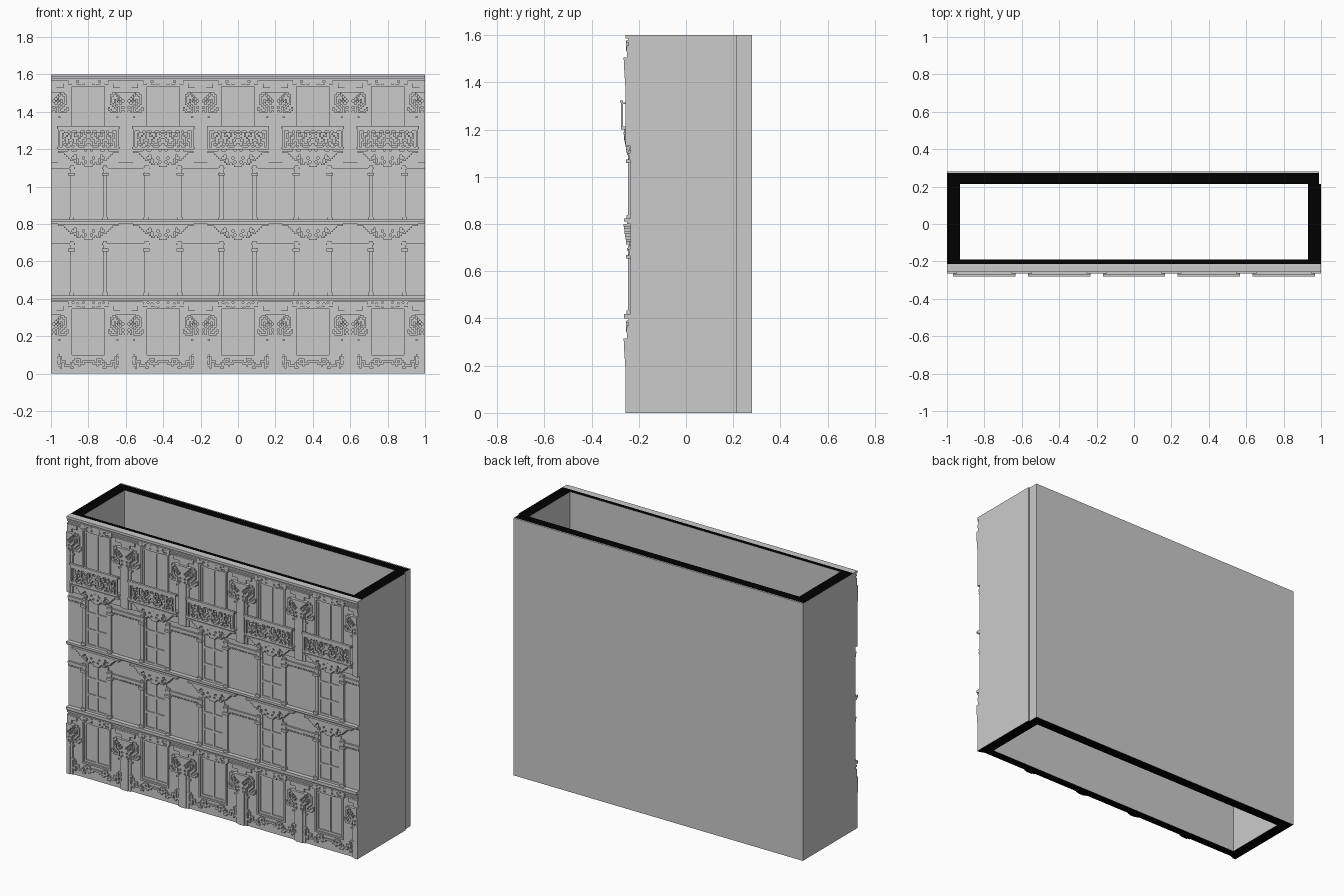
import bpy, bmesh

cube = bpy.data.objects.get("Cube")
if cube:
    bpy.data.objects.remove(cube, do_unlink=True)


def material(name, value):
    m = bpy.data.materials.new(name)
    m.use_nodes = True
    colour = (value, value, value, 1)
    m.diffuse_color = colour
    m.node_tree.nodes["Principled BSDF"].inputs["Base Color"].default_value = colour
    return m


GREY = material("stone grey", 0.6)
BLACK = material("cut edge black", 0.0)
WALL = -0.235          # recessed facade plane
SKIN = -0.243          # raised facade plane
U = 0.0108             # size of one ornament step
BAYS = [-0.8, -0.4, 0, 0.4, 0.8]
PIERS = [-1, -0.6, -0.2, 0.2, 0.6, 1]
parts = {}


def box(part, x0, x1, y0, y1, z0, z1):
    """Add a box to a part, clipped to the building's width."""
    x0, x1 = max(x0, -1), min(x1, 1)
    if x1 - x0 < 0.001:
        return
    bm = parts.setdefault(part, bmesh.new())
    v = [bm.verts.new((x, y, z)) for x in (x0, x1) for y in (y0, y1) for z in (z0, z1)]
    for f in ("0132", "4675", "0451", "2376", "0264", "1573"):
        bm.faces.new([v[int(i)] for i in f])


def front(part, x, half, z0, z1, y, back=WALL):
    """Box centred on x that sticks out of the facade to y."""
    box(part, x - half, x + half, y, back, z0, z1)


def pixels(part, rows, x, top, y, side=1, back=WALL, taper=0.0):
    """Stepped ornament from text rows, running outward from x."""
    for r, row in enumerate(rows):
        z = top - r * U
        start = None
        for c, ch in enumerate(row + "."):
            if ch == "#" and start is None:
                start = c
            elif ch != "#" and start is not None:
                a, b = sorted((x + side * start * U, x + side * c * U))
                box(part, a, b, y + r * taper, back, z - U, z)
                start = None


def mirrored(part, rows, x, top, y, **kw):
    for side in (1, -1):
        pixels(part, rows, x, top, y, side, **kw)


SCROLL = ["..###.",
          ".##.##",
          ".#...#",
          ".#.#.#",
          ".#.##.",
          ".##...",
          "..##..",
          "#..##.",
          "##..#.",
          ".####."]
CROWN = ["###############",
         "############...",
         "######.####....",
         "##.###..##.....",
         "#####.###......",
         "#.###.#........",
         "###.##.........",
         "##............."]
SWAG = ["..............##",
        ".............#.#",
        "....###......#..",
        "###.#.##...###.#",
        "..#####.#..#.#.#",
        "....#...####.##.",
        ".......##....#.."]
GRILLE = ["###############",
          "###############",
          ".#..##..#.##..#",
          "##.#..#.##..#.#",
          "#..#.##.#.#.#.#",
          "##..#...#..##.#",
          ".##..#.###.#..#",
          "..#.##.#.#.##.#",
          "#.###.##..#.#.#",
          "##...##.#..##.#",
          "###############"]
CREST = ["##.####.##",
         "#####.####",
         "##.###..##",
         "####......"]
CAPITAL = ["#####",
           "####.",
           "###..",
           "##.#.",
           "#.#.#",
           "##.##",
           "####.",
           "#.#..",
           "###..",
           "#.#..",
           "##..."]
CORBEL = ["#.####..##.",
          "###.#.###..",
          ".####.#....",
          "##.##......"]

# Hollow shell, with a shallow step at the right rear corner
box("front_wall", -1, 1, -0.215, -0.19, 0, 1.6)
box("left_wall", -1, -0.93, -0.19, 0.215, 0, 1.6)
box("right_wall", 0.93, 1, -0.19, 0.215, 0, 1.6)
box("back_wall", -1, 0.99, 0.215, 0.272, 0, 1.6)
box("back_skin", -1, 0.99, 0.272, 0.28, 0, 1.6)
box("facade", -1, 1, WALL, -0.215, 0, 1.6)

# Full-width ledges and cornice
for z0, z1, y in [(0.4, 0.418, -0.262), (0.382, 0.392, -0.252), (0.362, 0.37, -0.25),
                  (0.81, 0.823, -0.262), (0.8, 0.81, -0.25),
                  (1.585, 1.6, -0.256), (1.568, 1.578, -0.252), (1.55, 1.557, -0.25)]:
    front("ledges", 0, 1, z0, z1, y)


def casement(x, z0, z1, half, rows):
    """Two-leaf window with a frame and glazing bars."""
    w = 0.013
    y = WALL - 0.006
    for s in (-1, 1):
        front("window_frames", x + s * (half - w / 2), w / 2, z0, z1, y)
        front("window_frames", x + s * half / 2, half / 2, z0, z0 + w, y)
        front("window_frames", x + s * half / 2, half / 2, z1 - w, z1, y)
    front("window_frames", x, w / 2, z0, z1, y)
    for i in range(1, rows):
        z = z0 + (z1 - z0) * i / rows
        front("window_frames", x, half, z - w / 2, z + w / 2, y)


# Ornate storeys: ground floor and top floor
for base, bottom in ((0, 0), (1.19, 1.13)):
    top = base + 0.4
    for x in BAYS:
        w0, w1 = base + 0.1, base + 0.345
        casement(x, w0, w1, 0.09, 1)
        for s in (-1, 1):
            front("raised_skin", x + s * 0.145, 0.055, bottom, top, SKIN)
            front("window_trim", x + s * 0.092, 0.005, w0, w1, -0.25)
            pixels("scrolls", SCROLL, x + s * 0.105, base + 0.312, -0.252, s, back=SKIN)
        front("raised_skin", x, 0.09, w1, top, SKIN)
        front("raised_skin", x, 0.09, bottom, w0, SKIN)
        front("window_trim", x, 0.097, w0 - 0.01, w0, -0.25)
        front("window_trim", x, 0.097, w1, w1 + 0.008, -0.25)
        mirrored("window_crests", CREST, x, base + 0.388, -0.254)
    for x in PIERS:
        front("pilasters", x, 0.038, bottom, base + 0.2, -0.25)
        front("pilasters", x, 0.022, bottom, base + 0.2, -0.256)
        front("pilasters", x, 0.03, base + 0.2, base + 0.36, -0.25)
        front("pilasters", x, 0.05, base + 0.178, base + 0.186, -0.252)
        front("pilasters", x, 0.066, base + 0.338, base + 0.362, -0.252)
        mirrored("capitals", CAPITAL, x, base + 0.315, -0.264, taper=0.0006)

# Swags beneath the ground floor windows
for x in BAYS:
    mirrored("swags", SWAG, x, 0.103, -0.252, back=SKIN)

# Plain middle storeys: tall windows, dentilled panels, crowned heads
for base, head in ((0.418, 0.8), (0.823, 1.19)):
    sill_top = base + 0.255
    for x in BAYS:
        casement(x, base, base + 0.31, 0.076, 3)
        for s in (-1, 1):
            front("casings", x + s * 0.088, 0.011, base, base + 0.29, -0.245)
            front("casings", x + s * 0.09, 0.018, base + 0.235, base + 0.25, -0.254)
            front("casings", x + s * 0.09, 0.014, base, base + 0.015, -0.252)
            front("casings", x + s * 0.088, 0.016, base + 0.27, base + 0.28, -0.25)
        mirrored("window_crowns", CROWN, x, head, -0.264, taper=0.0015)
    for x in PIERS:
        front("panel_bands", x, 0.1, sill_top + 0.012, sill_top + 0.022, -0.246)
        front("panel_bands", x, 0.1, sill_top, sill_top + 0.012, -0.24)
        for i in range(-4, 5):
            front("dentils", x + i * 0.022, 0.006, sill_top - 0.008, sill_top, -0.243)

# Balconies: slab, open grille, handrail and carved corbel
for x in BAYS:
    front("balcony_slabs", x, 0.167, 1.2, 1.212, -0.276)
    mirrored("balcony_grilles", GRILLE, x, 1.318, -0.276, back=-0.267)
    front("balcony_rails", x, 0.167, 1.314, 1.324, -0.28, back=-0.266)
    for s in (-1, 1):
        box("balcony_rails", x + s * 0.163 - 0.004, x + s * 0.163 + 0.004,
            -0.268, WALL, 1.308, 1.314)
    mirrored("balcony_corbels", CORBEL, x, 1.2, -0.262)

# Turn parts into objects; cut edges at the ground and shell top are black
SHELL = {"front_wall", "left_wall", "right_wall", "back_wall"}
for name, bm in parts.items():
    bmesh.ops.recalc_face_normals(bm, faces=bm.faces)
    for f in bm.faces:
        z = f.calc_center_median().z
        at_top = name in SHELL and z > 1.599
        f.material_index = 1 if z < 0.001 or at_top else 0
    mesh = bpy.data.meshes.new(name)
    bm.to_mesh(mesh)
    bm.free()
    mesh.materials.append(GREY)
    mesh.materials.append(BLACK)
    bpy.context.scene.collection.objects.link(bpy.data.objects.new(name, mesh))
